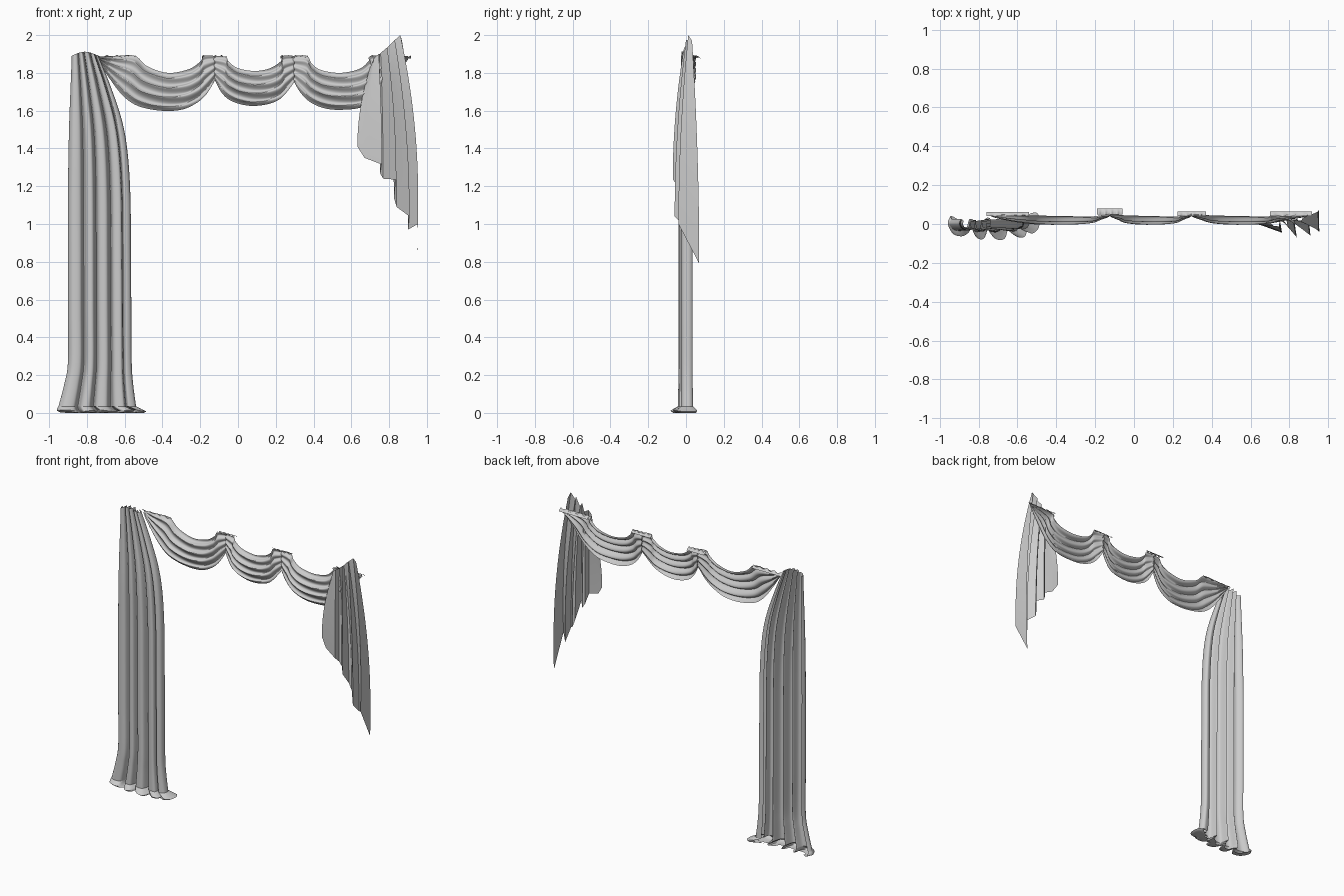
import bpy, math
from mathutils import Vector


def spline(pts, t):
    """Catmull-Rom point at t in 0..1 along a short control list."""
    p = [Vector(q) for q in pts]
    n = len(p) - 1
    i = min(int(t * n), n - 1)
    f = t * n - i
    a, b, c, d = p[max(i - 1, 0)], p[i], p[i + 1], p[min(i + 2, n)]
    return 0.5 * (2 * b + (c - a) * f + (2 * a - 5 * b + 4 * c - d) * f ** 2
                  + (3 * b - a - 3 * c + d) * f ** 3)


def polyline(pts, t):
    n = len(pts) - 1
    i = min(int(t * n), n - 1)
    return Vector(pts[i]).lerp(Vector(pts[i + 1]), t * n - i)


def cloth(name, fn, nu, nv, angle=50):
    """Grid surface from fn(u, v)."""
    verts = [fn(i / nu, j / nv) for j in range(nv + 1) for i in range(nu + 1)]
    w = nu + 1
    faces = [(j * w + i, (j + 1) * w + i, (j + 1) * w + i + 1, j * w + i + 1)
             for j in range(nv) for i in range(nu)]
    me = bpy.data.meshes.new(name)
    me.from_pydata(verts, [], faces)
    ob = bpy.data.objects.new(name, me)
    bpy.context.collection.objects.link(ob)
    bpy.ops.object.select_all(action='DESELECT')
    ob.select_set(True)
    bpy.context.view_layer.objects.active = ob
    bpy.ops.object.shade_smooth_by_angle(angle=math.radians(angle))
    return ob


# long curtain: pleated cross-section (across, depth) carried down a set of levels
pleats = [(0.03, .025), (0, 0), (0.07, -.03), (.2, -.027), (.25, .02), (.30, -.03),
          (.40, -.034), (.45, .025), (.49, -.03), (.62, -.036), (.68, .024),
          (.72, -.026), (.84, -.033), (.87, .01), (.90, -.025), (.98, -.015),
          (1, .015), (.96, .035), (.88, .03)]
# left x, right x, z, depth scale
levels = [(-.88, -.74, 1.89, .6), (-.886, -.675, 1.73, .75), (-.893, -.615, 1.55, .9),
          (-.897, -.585, 1.38, 1), (-.90, -.57, 1.15, 1), (-.90, -.567, .85, 1),
          (-.90, -.565, .55, 1), (-.90, -.563, .27, 1), (-.92, -.555, .15, 1),
          (-.95, -.54, .035, 1.05)]


def long_curtain(u, v):
    s, d = spline(pleats, u)
    row = [spline([(l[k],) * 2 for l in levels], v)[0] for k in range(4)]
    x = row[0] + s * (row[1] - row[0])
    z = row[2] + 0.022 * math.sin(math.pi * min(max(s, 0), 1)) * max(0, 1 - v * 6)
    return (x, d * row[3], z)


cloth("long_curtain", long_curtain, 144, 54)

# hem puddling on the floor: spreads out, then tucks back under
hem = [(-.95, -.54, .035, 1.05, 0), (-.957, -.51, .022, 1.5, -.005),
       (-.958, -.485, .012, 1.75, -.012), (-.94, -.50, .002, 1.5, -.008),
       (-.90, -.57, 0, .5, 0)]


def puddle(u, v):
    s, d = spline(pleats, u)
    l, r, z, k, off = polyline(hem, v)
    return (l + s * (r - l), d * k + off * math.sin(math.pi * max(0, min(1, s))),
            max(0, z + .004 * math.sin(17 * s) * math.sin(math.pi * v)))


cloth("curtain_hem", puddle, 144, 8)

# swags: top edge, bottom edge (x, z)
swags = [
    ([(-.74, 1.885), (-.64, 1.89), (-.545, 1.89), (-.48, 1.835), (-.37, 1.80),
      (-.26, 1.82), (-.20, 1.86), (-.18, 1.89), (-.12, 1.89)],
     [(-.745, 1.87), (-.68, 1.77), (-.61, 1.68), (-.53, 1.625), (-.41, 1.60),
      (-.30, 1.605), (-.22, 1.64), (-.165, 1.69), (-.12, 1.765)]),
    ([(-.13, 1.89), (-.065, 1.885), (-.05, 1.86), (0, 1.825), (.09, 1.81),
      (.17, 1.825), (.225, 1.86), (.24, 1.89), (.30, 1.89)],
     [(-.125, 1.765), (-.09, 1.70), (-.05, 1.66), (.01, 1.635), (.08, 1.625),
      (.16, 1.635), (.22, 1.66), (.26, 1.70), (.30, 1.755)]),
    ([(.29, 1.89), (.365, 1.89), (.39, 1.85), (.44, 1.815), (.54, 1.80),
      (.64, 1.82), (.69, 1.86), (.71, 1.89), (.90, 1.89)],
     [(.295, 1.755), (.335, 1.69), (.39, 1.64), (.47, 1.61), (.56, 1.605),
      (.66, 1.62), (.75, 1.68), (.83, 1.78), (.90, 1.87)])]

for n, (top, bottom) in enumerate(swags):
    def swag(u, v, top=top, bottom=bottom):
        fold = math.sin(math.pi * u) ** .7
        w = v + .025 * math.sin(v * 8 * math.pi) * fold   # bunched drape lines
        p = spline(top, u).lerp(spline(bottom, u), w)
        p.y -= .0  # (x, z) pair
        y = .05 - .045 * fold * math.sin(math.pi * (.12 + .68 * v))
        y += .010 * (.35 + .65 * fold) * math.sin(v * 8 * math.pi + 1.2 * math.sin(5 * u))
        return (p.x, y, p.y)
    cloth(f"swag_{n + 1}", swag, 64, 48)

# gathered tabs holding the swags
for n, (x0, x1, y0, y1) in enumerate([(-.76, -.54, .04, .062), (-.19, -.06, .05, .08),
                                      (.225, .37, .04, .065), (.70, .915, .04, .065)]):
    def tab(u, v, x0=x0, x1=x1, y0=y0, y1=y1):
        return (x0 + u * (x1 - x0), y0 + v * (y1 - y0),
                1.888 + .006 * math.sin(u * 26) * (1 - v) - .012 * v * v)
    cloth(f"top_tab_{n + 1}", tab, 30, 4)

# pleated tail: zigzag gathered at the top, stepped at the bottom
tail_top = [(.70, .01, 1.83), (.72, -.01, 1.88), (.745, -.012, 1.90), (.75, .02, 1.90),
            (.755, .02, 1.905), (.79, -.01, 1.935), (.785, .02, 1.93), (.79, .02, 1.935),
            (.83, 0, 1.975), (.82, .02, 1.965), (.86, .012, 2.0), (.868, .032, 1.97)]
tail_hem = [(.632, .0, 1.41), (.67, -.012, 1.35), (.762, -.045, 1.315), (.752, .012, 1.27),
            (.768, .02, 1.24), (.838, -.07, 1.235), (.825, .015, 1.14), (.84, .025, 1.09),
            (.908, -.06, 1.04), (.90, .015, .97), (.952, -.04, 1.0), (.947, .07, .79)]


def tail(u, v):
    a, b = polyline(tail_top, u), polyline(tail_hem, u)
    ease = 1 - (1 - v) ** 2
    p = a.lerp(b, ease)
    p.z = a.z + (b.z - a.z) * v
    p.x += .012 * math.sin(math.pi * v) * max(0, u - .7) / .3
    return p


cloth("pleated_tail", tail, 44, 30, 40)
